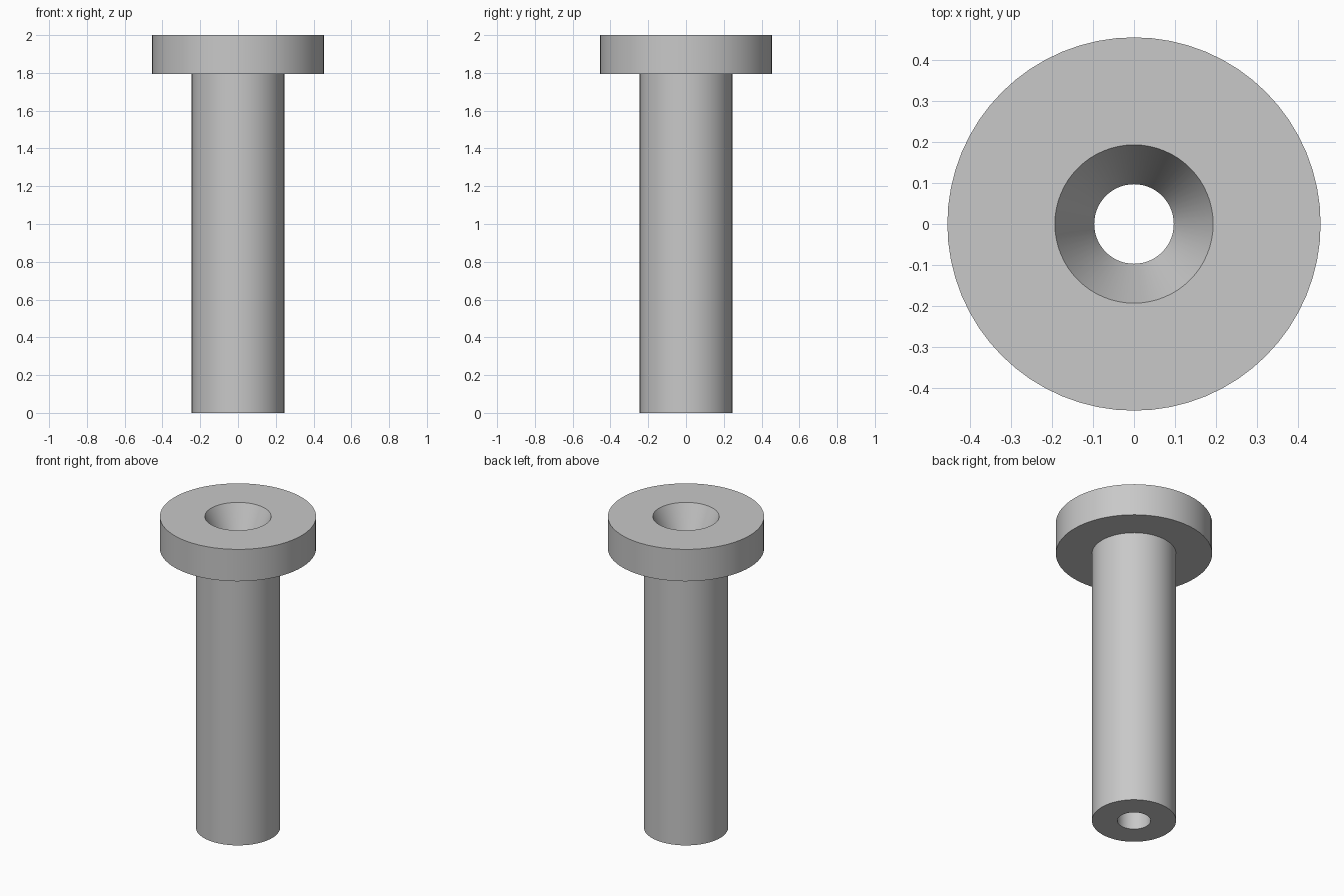
import bpy
import bmesh
import math

cube = bpy.data.objects.get("Cube")
if cube:
    bpy.data.objects.remove(cube, do_unlink=True)

SEGMENTS = 64
HEIGHT = 2.0
FLANGE_BASE = 1.795
FLANGE_RADIUS = 0.455
SHAFT_RADIUS = 0.245
BORE_RADIUS = 0.097
FUNNEL_RADIUS = 0.193

grey = bpy.data.materials.new("plain grey")
grey.use_nodes = True
colour = (0.58, 0.58, 0.58, 1)
grey.diffuse_color = colour
grey.node_tree.nodes["Principled BSDF"].inputs["Base Color"].default_value = colour


def lathe(name, profile):
    """Revolve a closed (radius, height) profile around z."""
    bm = bmesh.new()
    rings = []
    for i in range(SEGMENTS):
        a = math.tau * i / SEGMENTS
        rings.append([bm.verts.new((r * math.cos(a), r * math.sin(a), z))
                      for r, z in profile])
    n = len(profile)
    for i, ring in enumerate(rings):
        following = rings[(i + 1) % SEGMENTS]
        for j in range(n):
            k = (j + 1) % n
            bm.faces.new((ring[j], following[j], following[k], ring[k]))
    bmesh.ops.recalc_face_normals(bm, faces=bm.faces)
    mesh = bpy.data.meshes.new(name)
    bm.to_mesh(mesh)
    bm.free()
    mesh.materials.append(grey)
    obj = bpy.data.objects.new(name, mesh)
    bpy.context.collection.objects.link(obj)
    return obj


# Flanged sleeve: shaft, flange, tapered funnel and straight through bore
sleeve = lathe("flanged_sleeve", [
    (BORE_RADIUS, 0),
    (SHAFT_RADIUS, 0),
    (SHAFT_RADIUS, FLANGE_BASE),
    (FLANGE_RADIUS, FLANGE_BASE),
    (FLANGE_RADIUS, HEIGHT),
    (FUNNEL_RADIUS, HEIGHT),
    (BORE_RADIUS, FLANGE_BASE),
])

# Smooth walls with crisp rims
bpy.ops.object.select_all(action="DESELECT")
sleeve.select_set(True)
bpy.context.view_layer.objects.active = sleeve
bpy.ops.object.shade_smooth_by_angle(angle=math.radians(20))
